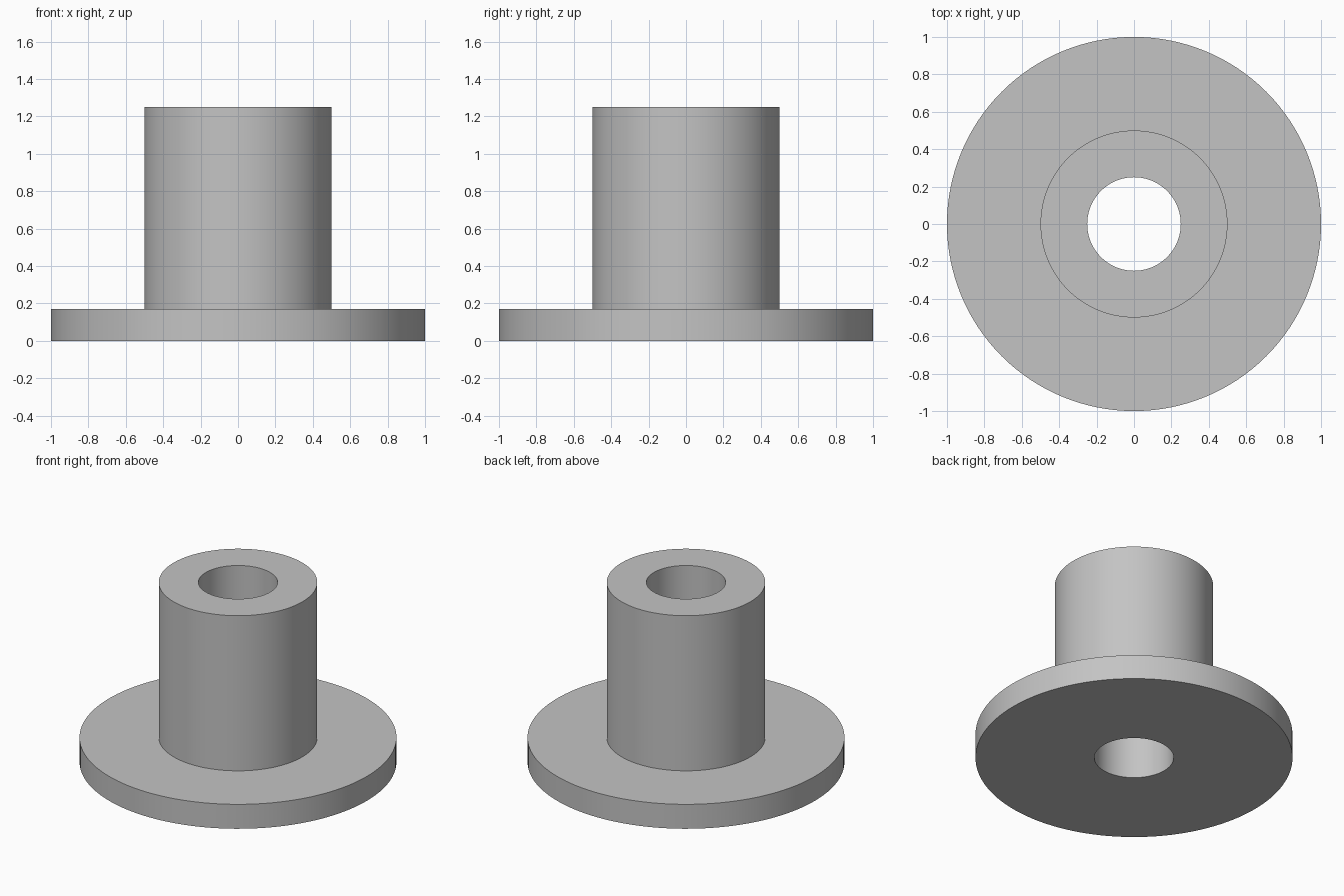
import bpy
import bmesh
import math

SEGMENTS = 128

cube = bpy.data.objects.get("Cube")
if cube:
    bpy.data.objects.remove(cube, do_unlink=True)

# Plain grey metal
grey = bpy.data.materials.new("grey_metal")
grey.use_nodes = True
colour = (0.55, 0.55, 0.55, 1)
grey.diffuse_color = colour
grey.node_tree.nodes["Principled BSDF"].inputs["Base Color"].default_value = colour

# Closed cross-section (radius, height): bore, base flange, sleeve
bore, sleeve, flange = 0.25, 0.5, 1.0
flange_top, sleeve_top = 0.17, 1.25
profile = [(bore, 0), (flange, 0), (flange, flange_top),
           (sleeve, flange_top), (sleeve, sleeve_top), (bore, sleeve_top)]

# Turn the cross-section around the z axis
bm = bmesh.new()
verts = [bm.verts.new((r, 0, z)) for r, z in profile]
edges = [bm.edges.new((v, verts[(i + 1) % len(verts)])) for i, v in enumerate(verts)]
bmesh.ops.spin(bm, geom=verts + edges, axis=(0, 0, 1), cent=(0, 0, 0),
               angle=math.tau, steps=SEGMENTS, use_merge=True)
bmesh.ops.remove_doubles(bm, verts=bm.verts[:], dist=0.0001)
bmesh.ops.recalc_face_normals(bm, faces=bm.faces[:])

mesh = bpy.data.meshes.new("flanged_bushing")
bm.to_mesh(mesh)
bm.free()
mesh.materials.append(grey)
bushing = bpy.data.objects.new("flanged_bushing", mesh)
bpy.context.collection.objects.link(bushing)

# Smooth round walls, sharp rims
bpy.ops.object.select_all(action="DESELECT")
bushing.select_set(True)
bpy.context.view_layer.objects.active = bushing
bpy.ops.object.shade_smooth_by_angle(angle=math.radians(30))
